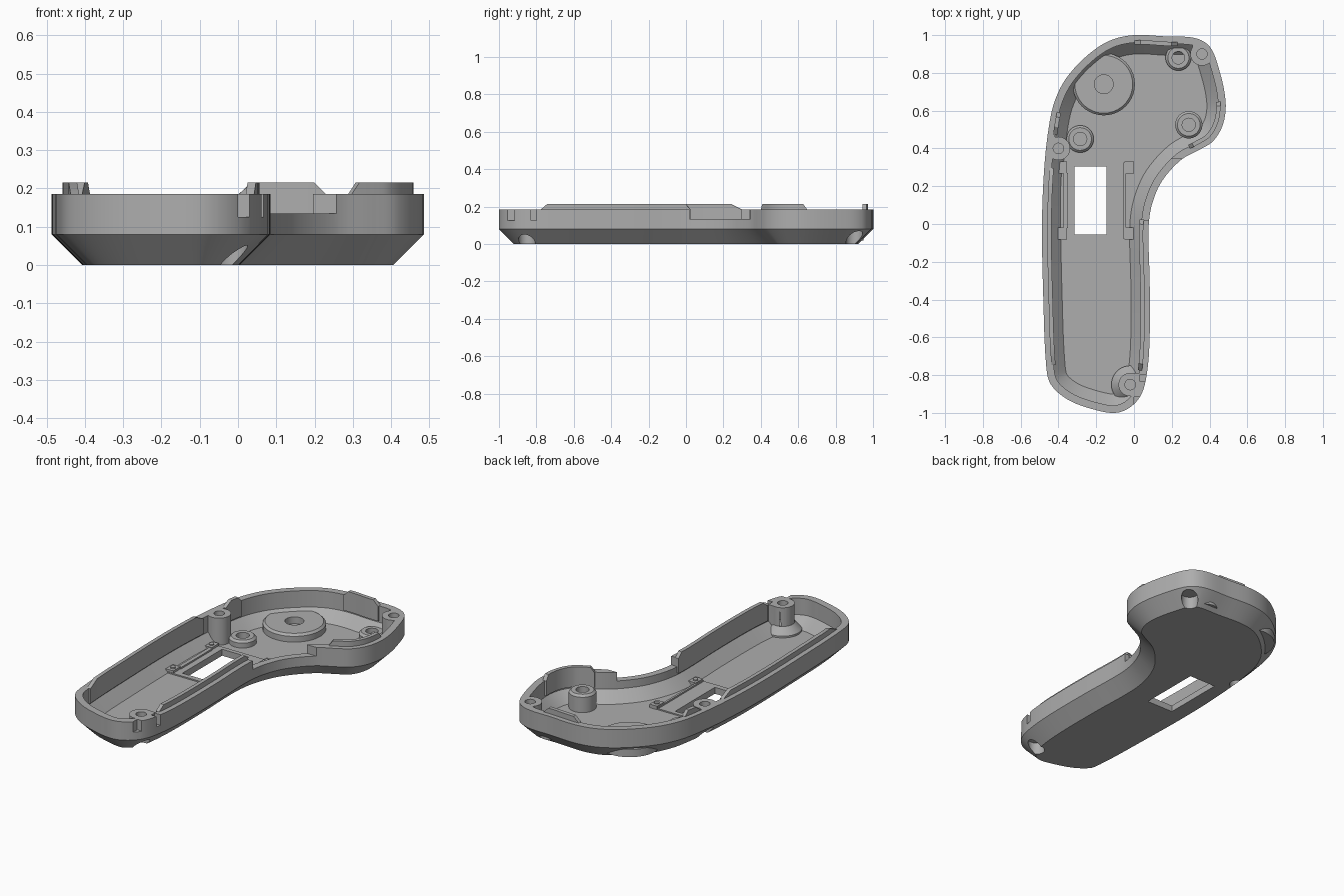
import bpy, bmesh
from math import sin, cos, tau
from mathutils import Vector

if "Cube" in bpy.data.objects:
    bpy.data.objects.remove(bpy.data.objects["Cube"])

grey = bpy.data.materials.new("mid_grey")
grey.use_nodes = True
grey.diffuse_color = (0.42, 0.42, 0.42, 1)
grey.node_tree.nodes["Principled BSDF"].inputs["Base Color"].default_value = grey.diffuse_color

RIM, LIP, FLOOR, WALL = 0.185, 0.215, 0.03, 0.04

# Plan outline, clockwise from the top of the head
plan = [(0, 1), (.17, .993), (.32, .985), (.4, .94), (.45, .82), (.485, .65), (.472, .53),
        (.42, .44), (.35, .395), (.25, .34), (.15, .23), (.1, .12), (.08, .02), (.077, -.1),
        (.083, -.3), (.083, -.6), (.07, -.78), (.04, -.9), (-.02, -.97), (-.1, -1),
        (-.22, -.98), (-.35, -.93), (-.44, -.85), (-.465, -.75), (-.48, -.4), (-.487, 0),
        (-.475, .3), (-.45, .52), (-.42, .65), (-.36, .77), (-.25, .89), (-.13, .97)]


def smooth_loop(points, steps=5):
    pts = [Vector(p) for p in points]
    n, out = len(pts), []
    for i in range(n):
        a, b, c, d = (pts[(i + k) % n] for k in (-1, 0, 1, 2))
        k = (c - b).length
        # tangents scaled to the local span keep the curve free of overshoot
        m1, m2 = (c - a).normalized() * k, (d - b).normalized() * k
        for s in range(steps):
            t = s / steps
            u = 1 - t
            out.append(b * u * u * (1 + 2 * t) + m1 * t * u * u
                       + c * t * t * (3 - 2 * t) - m2 * t * t * u)
    return out


outline = smooth_loop(plan)
N = len(outline)


def inset(dist):
    """Outline moved inward; places that would cross are bridged straight."""
    if dist == 0:
        return list(outline)
    moved = []
    for i, p in enumerate(outline):
        t = (outline[(i + 1) % N] - outline[i - 1]).normalized()
        moved.append(p + Vector((t.y, -t.x)) * dist)
    good = [min((q - p).length for p in outline) > dist * 0.97 for q in moved]
    result = []
    for i in range(N):
        lo = hi = 0
        while not good[(i - lo) % N]:
            lo += 1
        while not good[(i + hi) % N]:
            hi += 1
        f = lo / (lo + hi) if lo + hi else 0
        result.append(moved[(i - lo) % N].lerp(moved[(i + hi) % N], f))
    return result


def finish(name, bm):
    bmesh.ops.recalc_face_normals(bm, faces=bm.faces)
    mesh = bpy.data.meshes.new(name)
    bm.to_mesh(mesh)
    bm.free()
    mesh.materials.append(grey)
    obj = bpy.data.objects.new(name, mesh)
    bpy.context.collection.objects.link(obj)
    return obj


def loft(name, rings, closed=False):
    """Skin a list of equal 3D rings; cap the ends or join them."""
    bm = bmesh.new()
    loops = [[bm.verts.new(p) for p in r] for r in rings]
    n = len(loops[0])
    pairs = list(zip(loops, loops[1:]))
    if closed:
        pairs.append((loops[-1], loops[0]))
    for a, b in pairs:
        for i in range(n):
            j = (i + 1) % n
            bm.faces.new((a[i], a[j], b[j], b[i]))
    if not closed:
        bm.faces.new(loops[0])
        bm.faces.new(loops[-1])
    return finish(name, bm)


def body(name, levels):
    return loft(name, [[(p.x, p.y, z) for p in inset(d)] for d, z in levels])


def lathe(name, x, y, profile, sides=40):
    return loft(name, [[(x + r * cos(tau * i / sides), y + r * sin(tau * i / sides), z)
                        for i in range(sides)] for r, z in profile])


def box(name, x0, x1, y0, y1, z0, z1):
    return loft(name, [[(x0, y0, z), (x1, y0, z), (x1, y1, z), (x0, y1, z)] for z in (z0, z1)])


def cut(target, tool):
    mod = target.modifiers.new("cut", "BOOLEAN")
    mod.operation = "DIFFERENCE"
    mod.solver = "EXACT"
    mod.object = tool
    bpy.context.view_layer.objects.active = target
    bpy.ops.object.modifier_apply(modifier=mod.name)
    bpy.data.objects.remove(tool)


# Hollow: posts and the window frame are left standing inside it
screws = [(-.02, -.85), (-.4, .4), (.36, .9)]
hollow = body("hollow", [(.1, FLOOR), (WALL, .09), (WALL, .3)])
for x, y in screws:
    cut(hollow, lathe("post", x, y, [(.062, -.1), (.062, .4)]))
cut(hollow, lathe("post_base", -.02, -.85, [(.1, 0), (.1, .04), (.06, .08)]))
cut(hollow, box("post_web", -.02, .2, -.9, -.79, -.1, .4))
cut(hollow, box("post_web", -.6, -.4, .345, .455, -.1, .4))
cut(hollow, box("post_web", .31, .6, .87, 1.1, -.1, .4))
cut(hollow, box("window_frame", -.39, -.05, -.085, .33, -.1, .037))

# Shell with chamfered underside
shell = body("shell", [(.08, 0), (0, .08), (0, RIM)])
cut(shell, hollow)
cut(shell, box("window", -.315, -.145, -.055, .305, -.1, .1))
cut(shell, box("trigger_notch", 0, .35, .02, .345, .135, .4))
cut(shell, box("side_slot", .03, .2, -.83, -.8, .125, .4))
cut(shell, box("end_slot", 0, .03, -1.1, -.915, .125, .4))
for x, y in screws:
    cut(shell, lathe("screw_hole", x, y, [(.028, .1), (.028, .4)], 24))
    cut(shell, lathe("counterbore", x, y, [(.045, -.1), (.045, .07)], 32))


# Locating lips inside the rim
outer, inner = inset(.028), inset(.05)


def lip(name, rule):
    ids = [i for i in range(N) if rule(outline[i])]
    gap = next((k for k in range(1, len(ids)) if ids[k] - ids[k - 1] > 1), 0)
    ids = ids[gap:] + ids[:gap]
    rings = []
    for k, i in enumerate(ids):
        top = RIM if k in (0, len(ids) - 1) else LIP
        o, q = outer[i], inner[i]
        rings.append([(o.x, o.y, .1), (o.x, o.y, top), (q.x, q.y, top), (q.x, q.y, .1)])
    return loft(name, rings)


lip("grip_right_lip", lambda p: p.x < -.4 and -.76 < p.y < .34)
lip("head_right_lip", lambda p: p.x < -.4 and .46 < p.y < .6)
lip("grip_left_lip", lambda p: p.x > 0 and -.79 < p.y < .025)
lip("head_left_lip", lambda p: p.x > .2 and .37 < p.y < .65)
lip("head_top_lip", lambda p: -.01 < p.x < .24 and p.y > .9)


# Round bosses on the floor, each with a blind hole
def boss(name, x, y, r, hole, top):
    lathe(name, x, y, [(r, .02), (r, top - .012), (r - .012, top), (hole, top), (hole, .036)])


boss("large_disc", -.16, .74, .165, .05, .075)
boss("rear_boss", .235, .88, .068, .033, .07)
boss("side_boss", -.285, .45, .072, .035, .07)
boss("tall_boss", .29, .525, .072, .035, .13)

# Corner pads and rail beside the window
for x in (-.378, -.025):
    for y in (-.05, .3):
        box("window_pad", x - .024, x + .024, y - .032, y + .032, .02, .05)
        lathe("pad_pin", x, y, [(.014, .04), (.014, .056)], 16)
box("window_rail", -.372, -.35, -.02, .27, .02, .046)
box("window_rail", -.055, -.043, -.08, .325, .02, .046)

# Soft shading with crisp edges
for obj in bpy.context.collection.objects:
    if obj.type == "MESH" and obj.data.materials and obj.data.materials[0] == grey:
        bpy.ops.object.select_all(action="DESELECT")
        obj.select_set(True)
        bpy.context.view_layer.objects.active = obj
        bpy.ops.object.shade_smooth_by_angle(angle=.5)
